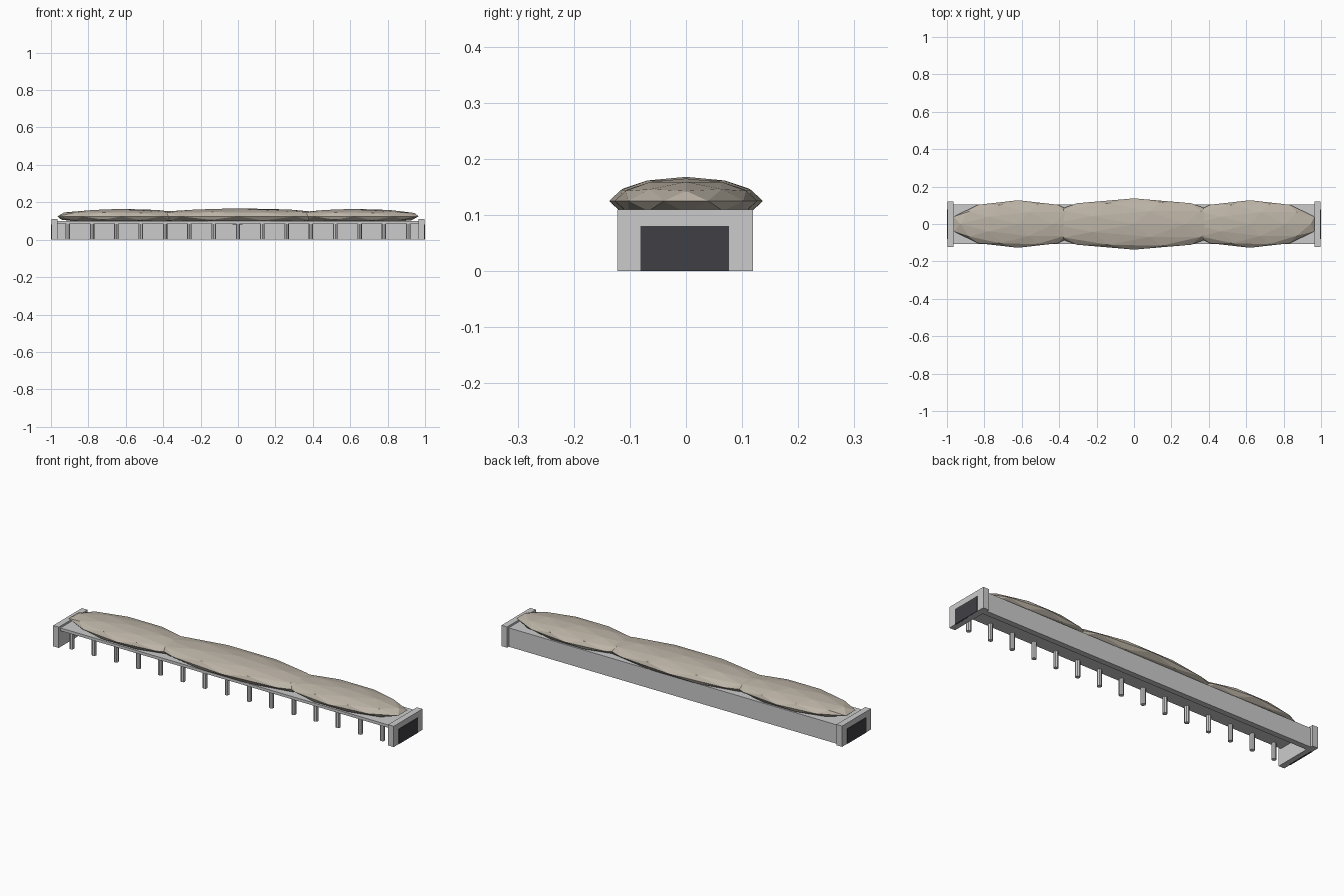
import bpy

if "Cube" in bpy.data.objects:
    bpy.data.objects.remove(bpy.data.objects["Cube"])


def material(name, color):
    m = bpy.data.materials.new(name)
    m.diffuse_color = color
    m.use_nodes = True
    m.node_tree.nodes["Principled BSDF"].inputs["Base Color"].default_value = m.diffuse_color
    return m


rock_mat = material("earth", (0.50, 0.45, 0.38, 1))
dark_mat = material("dark_opening", (0.05, 0.05, 0.06, 1))


def box(name, x, y, z, mat=None):
    """Box from (min, max) ranges on each axis."""
    bpy.ops.mesh.primitive_cube_add(
        size=1, location=[(a + b) / 2 for a, b in (x, y, z)])
    o = bpy.context.object
    o.name = name
    o.scale = [b - a for a, b in (x, y, z)]
    bpy.ops.object.transform_apply(location=False, rotation=False, scale=True)
    if mat:
        o.data.materials.append(mat)
    return o


# Roof slab and solid back wall
box("roof_slab", (-0.97, 0.97), (-0.107, 0.105), (0.085, 0.10))
box("back_wall", (-0.97, 0.97), (0.075, 0.105), (0, 0.085))

# End portals with dark openings
for side, s in (("left", -1), ("right", 1)):
    box("portal_" + side, sorted((s * 0.965, s * 0.998)), (-0.122, 0.119), (0, 0.11))
    box("opening_" + side, sorted((s * 0.99, s * 1.0)), (-0.081, 0.077), (0, 0.08), dark_mat)

# Row of front columns
for i in range(15):
    bpy.ops.mesh.primitive_cylinder_add(
        vertices=8, radius=0.012, depth=0.086,
        location=(-0.91 + 0.13 * i, -0.09, 0.043))
    bpy.context.object.name = f"column_{i + 1}"

# Earth mounds lying on the roof
for name, x, rx, ry, rz in (("mound_left", -0.62, 0.363, 0.127, 0.040),
                            ("mound_middle", 0, 0.52, 0.137, 0.043),
                            ("mound_right", 0.62, 0.363, 0.127, 0.040)):
    bpy.ops.mesh.primitive_ico_sphere_add(subdivisions=2, radius=1, location=(x, 0, 0.125))
    o = bpy.context.object
    o.name = name
    o.scale = (rx, ry, rz)
    bpy.ops.object.transform_apply(location=False, rotation=False, scale=True)
    o.data.materials.append(rock_mat)
